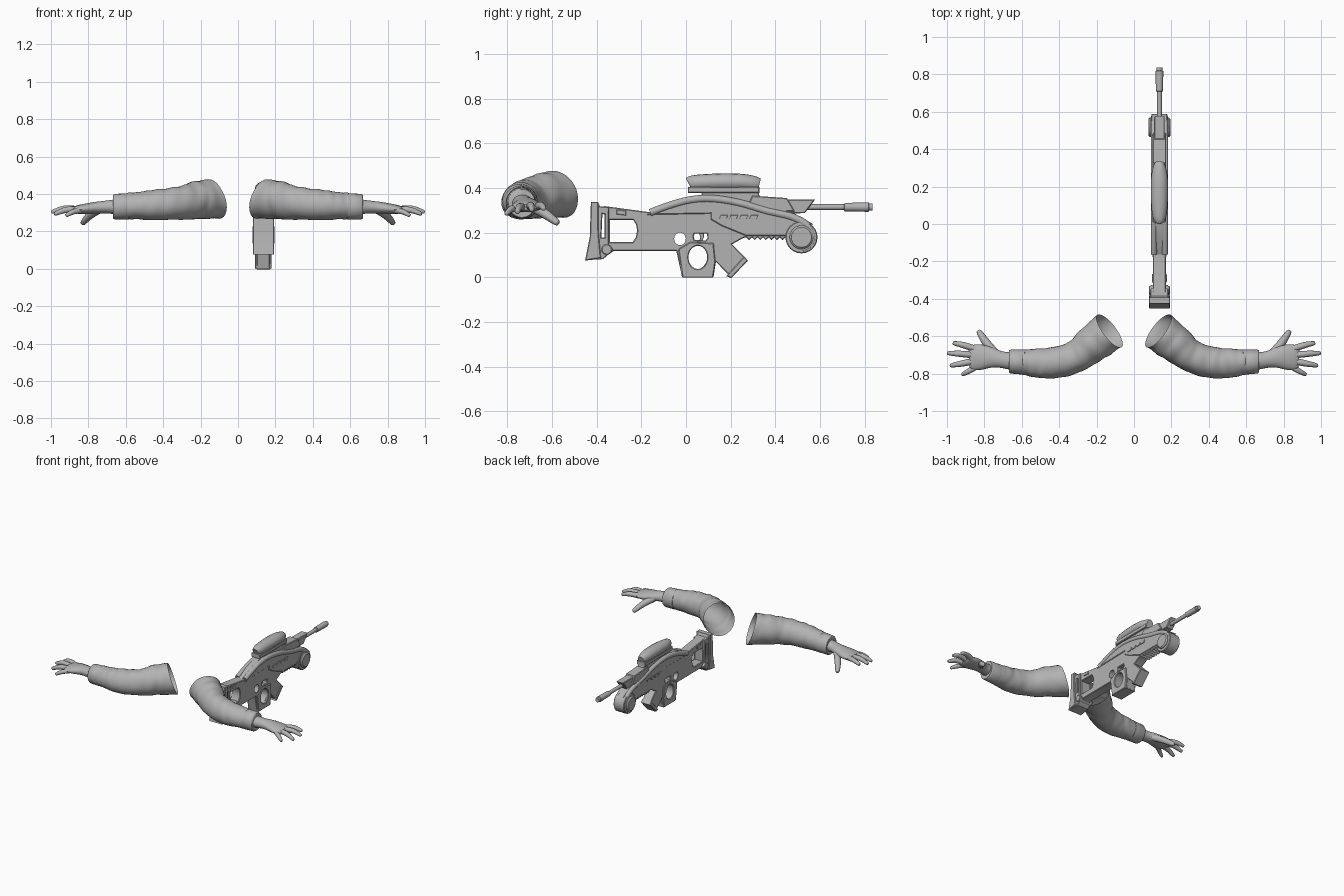
import bpy, bmesh, math
from mathutils import Vector, Matrix, noise

grey = bpy.data.materials.new("plain grey")
grey.diffuse_color = (0.45, 0.45, 0.45, 1)
GX = 0.136  # rifle centre plane


def finish(ob, angle=35):
    ob.data.materials.clear()
    ob.data.materials.append(grey)
    bpy.ops.object.select_all(action='DESELECT')
    ob.select_set(True)
    bpy.context.view_layer.objects.active = ob
    bpy.ops.object.shade_smooth_by_angle(angle=math.radians(angle))
    return ob


def from_bmesh(name, bm, angle=35):
    me = bpy.data.meshes.new(name)
    bm.to_mesh(me)
    bm.free()
    ob = bpy.data.objects.new(name, me)
    bpy.context.collection.objects.link(ob)
    return finish(ob, angle)


def oval(y, z, ry, rz, n=24, tilt=0):
    pts = []
    for i in range(n):
        a = 2 * math.pi * i / n
        p, q = ry * math.cos(a), rz * math.sin(a)
        pts.append((y + p * math.cos(tilt) - q * math.sin(tilt),
                    z + p * math.sin(tilt) + q * math.cos(tilt)))
    return pts


def plate(name, outline, half, holes=(), bevel=0.004, x=GX):
    """Side profile in (y, z), holes cut through, thickened along x."""
    cu = bpy.data.curves.new(name, 'CURVE')
    cu.dimensions = '2D'
    cu.fill_mode = 'BOTH'
    cu.extrude = half - bevel
    cu.bevel_depth = bevel
    cu.bevel_resolution = 0
    for loop in (outline, *holes):
        sp = cu.splines.new('POLY')
        sp.points.add(len(loop) - 1)
        for p, (y, z) in zip(sp.points, loop):
            p.co = (y, z, 0, 1)
        sp.use_cyclic_u = True
    ob = bpy.data.objects.new(name, cu)
    bpy.context.collection.objects.link(ob)
    bpy.ops.object.select_all(action='DESELECT')
    ob.select_set(True)
    bpy.context.view_layer.objects.active = ob
    bpy.ops.object.convert(target='MESH')
    ob = bpy.context.view_layer.objects.active
    ob.data.transform(Matrix(((0, 0, 1, x), (1, 0, 0, 0), (0, 1, 0, 0), (0, 0, 0, 1))))
    return finish(ob)


def smooth_path(keys, sub):
    """Catmull-Rom through tuples of any length."""
    out = []
    for i in range(len(keys) - 1):
        a, b, c, d = keys[max(i - 1, 0)], keys[i], keys[i + 1], keys[min(i + 2, len(keys) - 1)]
        for k in range(sub):
            t = k / sub
            out.append([0.5 * (2 * q + (r - p) * t + (2 * p - 5 * q + 4 * r - s) * t * t
                               + (3 * q - p - 3 * r + s) * t ** 3) for p, q, r, s in zip(a, b, c, d)])
    out.append(list(keys[-1]))
    return out


def loft(name, keys, sub=4, n=16, mirror=False, caps=(True, True), shape=None, angle=50):
    """Tube along keys of (x, y, z, side radius, upright radius)."""
    path = smooth_path(keys, sub)
    bm = bmesh.new()
    rings = []
    for i, (x, y, z, rs, ru) in enumerate(path):
        t = (Vector(path[min(i + 1, len(path) - 1)][:3]) - Vector(path[max(i - 1, 0)][:3])).normalized()
        ref = Vector((1, 0, 0)) if abs(t.x) < 0.05 else Vector((0, 0, 1))
        side = t.cross(ref).normalized()
        up = side.cross(t)
        ring = []
        for k in range(n):
            a = 2 * math.pi * k / n
            off = side * math.cos(a) * rs + up * math.sin(a) * ru
            if shape:
                off = shape(i / (len(path) - 1), a, off, t)
            ring.append(bm.verts.new(Vector((x, y, z)) + off))
        rings.append(ring)
    for r0, r1 in zip(rings, rings[1:]):
        for k in range(n):
            bm.faces.new((r0[k], r0[(k + 1) % n], r1[(k + 1) % n], r1[k]))
    if caps[0]:
        bm.faces.new(rings[0][::-1])
    if caps[1]:
        bm.faces.new(rings[-1])
    if mirror:
        bmesh.ops.scale(bm, vec=(-1, 1, 1), verts=bm.verts)
    bmesh.ops.recalc_face_normals(bm, faces=bm.faces)
    return from_bmesh(name, bm, angle)


# ---- rifle: stock, receiver and grip in one pierced plate ----
teeth = [(0.27 + 0.0125 * i, 0.185 - 0.012 * (i % 2)) for i in range(15)]
stock_hole = [(-0.345, 0.155), (-0.235, 0.155), (-0.22, 0.18), (-0.215, 0.21),
              (-0.22, 0.24), (-0.235, 0.262), (-0.345, 0.262)]
trigger_hole = [(0.035, 0.165), (0.09, 0.162), (0.1, 0.175), (0.098, 0.2), (0.035, 0.2), (0.03, 0.185)]
grip_hole = oval(0.053, 0.096, 0.048, 0.064, tilt=-0.15)
plate("stock_and_receiver",
      [(-0.36, 0.315), (-0.16, 0.288), (0.1, 0.3), (0.45, 0.3), (0.46, 0.185)] + teeth[::-1]
      + [(0.25, 0.178), (0.2, 0.15), (0.13, 0.07), (0.12, 0.008), (-0.015, 0.008),
         (-0.04, 0.122), (-0.325, 0.122), (-0.36, 0.1)],
      0.035, [stock_hole, oval(-0.027, 0.173, 0.026, 0.028), trigger_hole, grip_hole])
plate("grip_panel", [(-0.03, 0.125), (0.02, 0.155), (0.12, 0.15), (0.128, 0.07), (0.118, 0.003), (-0.013, 0.003)],
      0.044, [oval(0.053, 0.09, 0.046, 0.056)])
plate("trigger", [(0.06, 0.2), (0.08, 0.2), (0.078, 0.18), (0.068, 0.162), (0.062, 0.165), (0.066, 0.18)], 0.012, bevel=0.002)

# butt with its slot, pad and hinge
plate("butt", [(-0.42, 0.332), (-0.395, 0.332), (-0.388, 0.315), (-0.348, 0.312), (-0.35, 0.145),
               (-0.332, 0.125), (-0.372, 0.086), (-0.445, 0.082), (-0.425, 0.18)],
      0.048, [[(-0.383, 0.175), (-0.36, 0.175), (-0.36, 0.285), (-0.378, 0.29)]])
plate("butt_pad", [(-0.422, 0.335), (-0.397, 0.335), (-0.395, 0.2), (-0.385, 0.09), (-0.447, 0.08), (-0.427, 0.18)], 0.057)
plate("butt_hinge", oval(-0.355, 0.125, 0.02, 0.02, 14), 0.056)
plate("stock_latch", [(-0.31, 0.285), (-0.31, 0.302), (-0.27, 0.297), (-0.27, 0.28)], 0.04, bevel=0.002)

# magazine
plate("magazine", [(0.135, 0.075), (0.2, 0.008), (0.268, 0.08), (0.19, 0.16)], 0.035)
plate("magazine_base", [(0.187, 0.008), (0.202, 0.002), (0.272, 0.076), (0.26, 0.088)], 0.039)

# upper body and front lobe
plate("upper_body", [(-0.15, 0.285), (-0.02, 0.33), (0.12, 0.345), (0.28, 0.33), (0.45, 0.285), (0.53, 0.25),
                     (0.5, 0.19), (0.27, 0.19), (0.16, 0.235), (0.115, 0.262), (0.115, 0.29)], 0.04)
plate("front_lobe", oval(0.517, 0.18, 0.068, 0.068), 0.043)
plate("front_disc", oval(0.517, 0.18, 0.045, 0.045), 0.058, bevel=0.008)
for s, label in ((1, "right"), (-1, "left")):
    x = GX + 0.03 * s
    arch = [(-0.16, 0.29), (-0.08, 0.32), (0.02, 0.347), (0.12, 0.352), (0.24, 0.333), (0.36, 0.298),
            (0.47, 0.272), (0.54, 0.235), (0.568, 0.18), (0.55, 0.14), (0.515, 0.127)]
    loft("arch_tube_" + label, [(x, y, z, 0.017, 0.017) for y, z in arch], 4, 10)
    # raised ribs along the flank
    for i in range(4):
        y = 0.15 + 0.045 * i
        plate("flank_rib_%s_%d" % (label, i + 1), [(y, 0.262), (y + 0.03, 0.262), (y + 0.036, 0.278), (y + 0.006, 0.278)],
              0.004, bevel=0.001, x=GX + 0.041 * s)
plate("arch_spine", [(-0.17, 0.285), (-0.08, 0.328), (0.02, 0.36), (0.12, 0.366), (0.24, 0.348), (0.36, 0.313),
                     (0.48, 0.285), (0.56, 0.24), (0.5, 0.22), (0.1, 0.3)], 0.026)

# barrel, shroud and muzzle
plate("barrel_shroud", [(0.27, 0.3), (0.3, 0.362), (0.45, 0.352), (0.48, 0.3)], 0.036)
plate("shroud_tip", [(0.44, 0.29), (0.455, 0.345), (0.57, 0.345), (0.53, 0.292)], 0.028)
loft("barrel", [(GX, y, 0.315, r, r) for y, r in
                ((0.5, 0.013), (0.708, 0.013), (0.71, 0.019), (0.818, 0.021), (0.82, 0.016), (0.836, 0.016))], 1, 12)

# scope on its mount
plate("scope_mount", [(0.06, 0.34), (0.08, 0.388), (0.32, 0.388), (0.33, 0.34)], 0.026)
plate("scope_base", [(0.012, 0.382), (0.012, 0.402), (0.325, 0.402), (0.325, 0.382)], 0.036)
loft("scope", [(GX, y, z, r, h) for y, z, r, h in
               ((0.012, 0.42, 0.026, 0.022), (0.02, 0.422, 0.032, 0.03), (0.06, 0.425, 0.036, 0.04),
                (0.16, 0.428, 0.038, 0.046), (0.25, 0.427, 0.037, 0.044), (0.305, 0.42, 0.034, 0.034),
                (0.328, 0.415, 0.028, 0.024))], 3, 16)


# ---- arms ----
def folds(u, a, off, t):
    """Cloth wrinkles, slanted shoulder opening."""
    w = noise.noise(Vector((math.cos(a) * 1.1, math.sin(a) * 1.1, u * 9)))
    crease = math.sin(u * 52 + 2.2 * math.sin(a)) * max(0, math.sin(a + 0.6)) * min(1, u * 4)
    slant = t * off.z * 0.3 * max(0, 1 - u * 5)
    return off * (1 + 0.05 * w + 0.022 * crease) + slant


sleeve = [(0.13, -0.572, 0.372, 0.108, 0.106), (0.21, -0.632, 0.368, 0.1, 0.102), (0.305, -0.705, 0.352, 0.086, 0.09),
          (0.425, -0.742, 0.342, 0.084, 0.082), (0.52, -0.743, 0.338, 0.077, 0.075), (0.595, -0.738, 0.335, 0.066, 0.068)]
cuff = [(0.58, -0.738, 0.334, 0.062, 0.064), (0.585, -0.738, 0.334, 0.068, 0.07), (0.66, -0.735, 0.332, 0.064, 0.068),
        (0.667, -0.735, 0.332, 0.06, 0.063), (0.664, -0.735, 0.332, 0.045, 0.045)]
palm = [(0.64, -0.735, 0.332, 0.048, 0.042), (0.71, -0.725, 0.33, 0.044, 0.034), (0.76, -0.715, 0.326, 0.054, 0.032),
        (0.82, -0.712, 0.32, 0.068, 0.028), (0.865, -0.715, 0.316, 0.066, 0.021), (0.882, -0.716, 0.315, 0.05, 0.012)]
# finger name: base, knuckle, tip
fingers = {"index": ((0.85, -0.668, 0.317), (0.91, -0.648, 0.322), (0.968, -0.636, 0.308)),
           "middle": ((0.86, -0.7, 0.317), (0.93, -0.694, 0.322), (0.998, -0.69, 0.302)),
           "ring": ((0.855, -0.733, 0.315), (0.92, -0.746, 0.315), (0.983, -0.757, 0.292)),
           "little": ((0.84, -0.76, 0.312), (0.88, -0.785, 0.305), (0.92, -0.806, 0.284)),
           "thumb": ((0.745, -0.69, 0.318), (0.79, -0.635, 0.288), (0.832, -0.572, 0.242))}
for m, label in ((False, "right"), (True, "left")):
    loft("sleeve_" + label, sleeve, 10, 28, m, (False, False), folds, 40)
    loft("cuff_" + label, cuff, 1, 24, m, (False, False))
    loft("palm_" + label, palm, 4, 18, m)
    for f, (a, b, c) in fingers.items():
        r = 0.024 if f == "thumb" else 0.016 if f == "little" else 0.018
        near = tuple(q + (p - q) * 0.12 for p, q in zip(b, c))
        loft("%s_finger_%s" % (f, label), [(*a, r, r), (*b, r * 0.92, r * 0.92), (*near, r * 0.62, r * 0.62),
                                           (*c, r * 0.25, r * 0.25)], 3, 10, m)
